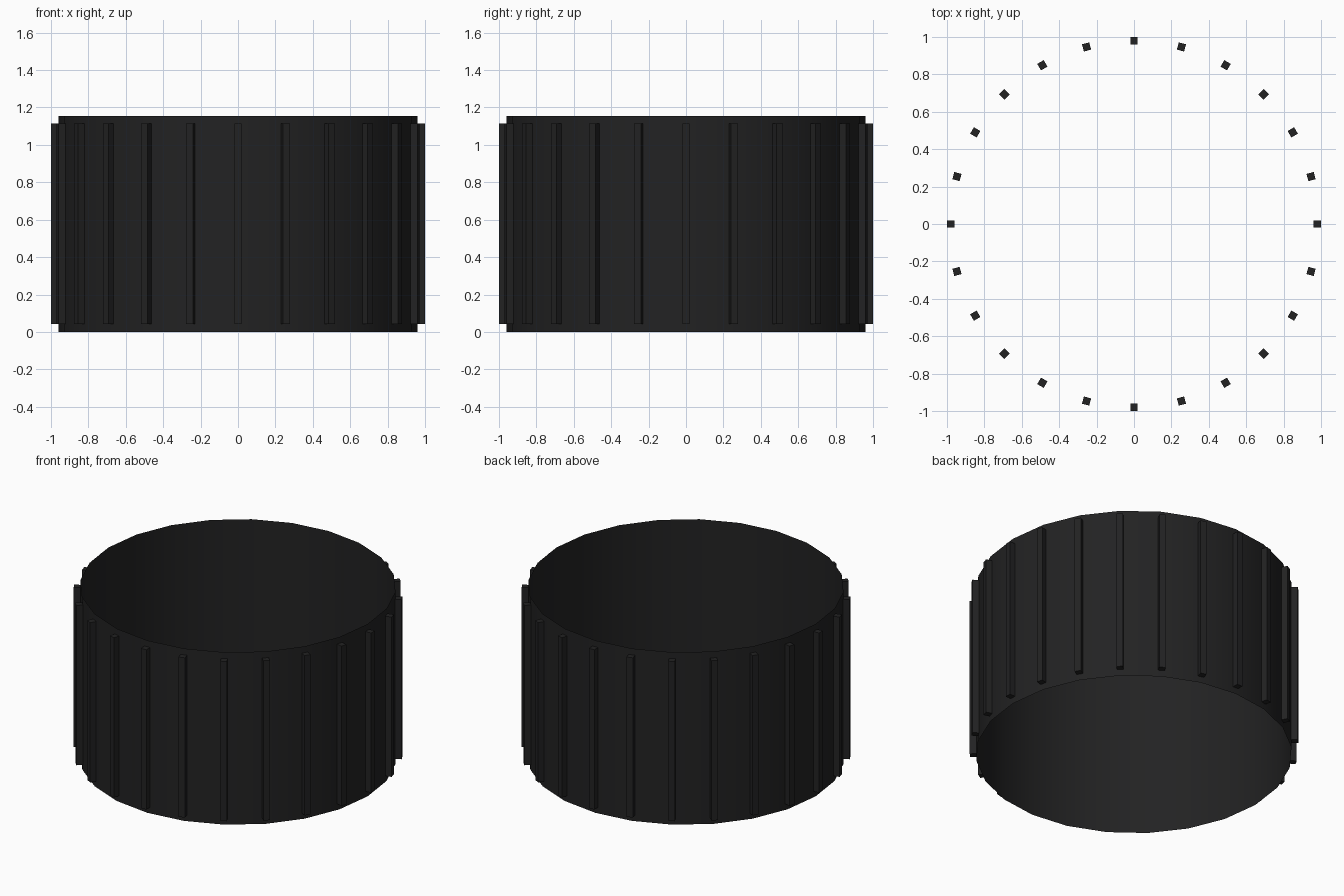
import bpy, bmesh, math
from mathutils import Matrix

if "Cube" in bpy.data.objects:
    bpy.data.objects.remove(bpy.data.objects["Cube"])

SIDES, R, H = 24, 0.96, 1.155

black = bpy.data.materials.new("matte_black")
black.diffuse_color = (0.016, 0.016, 0.0165, 1)
black.use_nodes = True
black.node_tree.nodes["Principled BSDF"].inputs["Base Color"].default_value = black.diffuse_color

def make(name, bm):
    mesh = bpy.data.meshes.new(name)
    bm.to_mesh(mesh)
    bm.free()
    mesh.materials.append(black)
    ob = bpy.data.objects.new(name, mesh)
    bpy.context.collection.objects.link(ob)
    return ob

# Thin open band, corners aligned with the ribs
bm = bmesh.new()
rings = []
for z in (0, H):
    rings.append([bm.verts.new((R * math.cos(i * math.tau / SIDES),
                                R * math.sin(i * math.tau / SIDES), z))
                  for i in range(SIDES)])
for i in range(SIDES):
    j = (i + 1) % SIDES
    f = bm.faces.new((rings[0][i], rings[0][j], rings[1][j], rings[1][i]))
    f.smooth = True
make("band_wall", bm)

# Upright grip ribs around the outside
Z0, Z1, D = 0.042, 1.113, 0.04
bm = bmesh.new()
for i in range(SIDES):
    m = (Matrix.Rotation(i * math.tau / SIDES, 4, 'Z')
         @ Matrix.Translation((R + D / 2, 0, (Z0 + Z1) / 2))
         @ Matrix.Diagonal((D, D, Z1 - Z0, 1)))
    bmesh.ops.create_cube(bm, size=1, matrix=m)
make("grip_ribs", bm)
